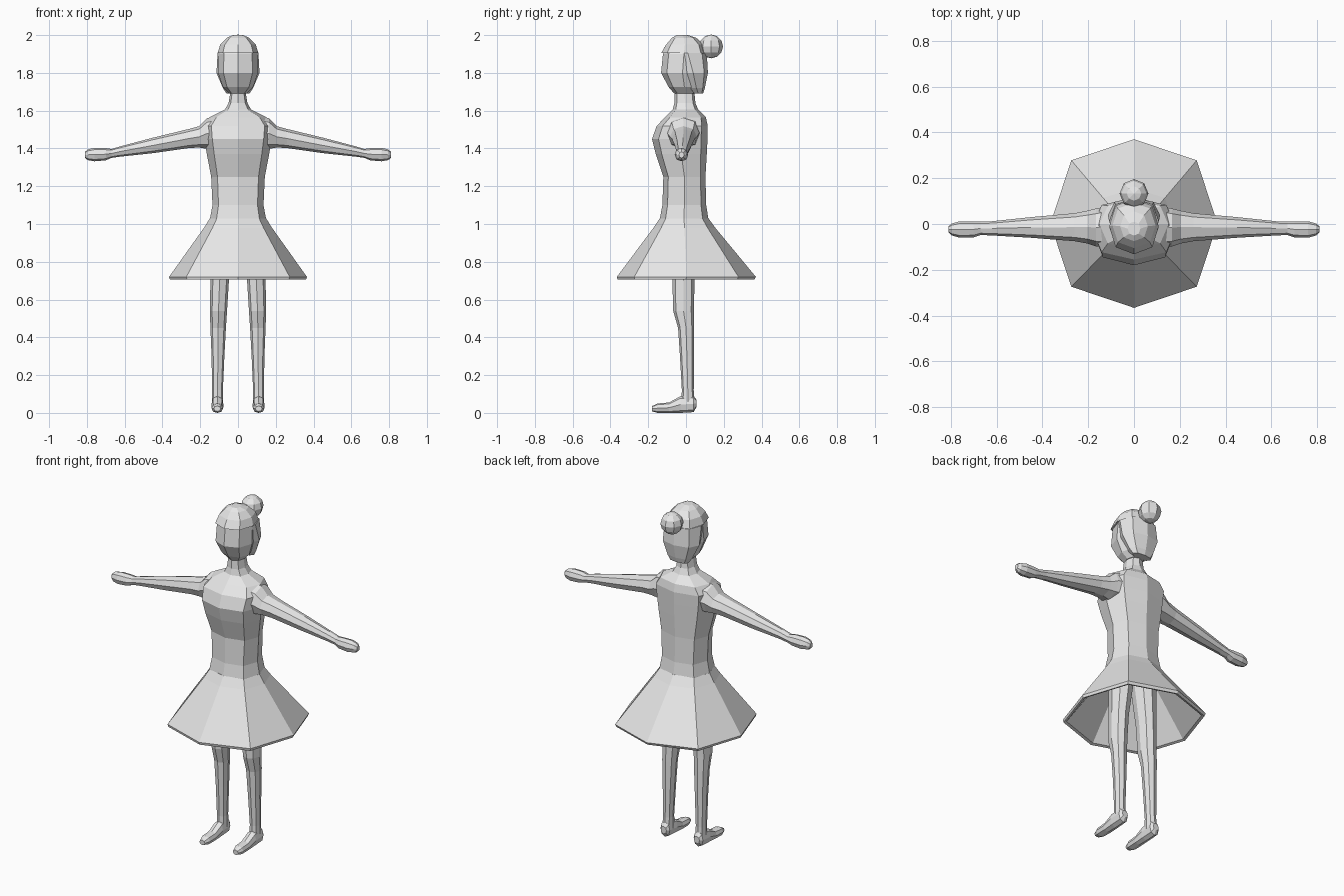
import bpy, bmesh, math
from mathutils import Vector

grey = bpy.data.materials.new("plain grey")
grey.diffuse_color = (0.8, 0.8, 0.8, 1)


def finish(name, bm):
    bmesh.ops.recalc_face_normals(bm, faces=bm.faces)
    me = bpy.data.meshes.new(name)
    bm.to_mesh(me)
    bm.free()
    me.materials.append(grey)
    ob = bpy.data.objects.new(name, me)
    bpy.context.collection.objects.link(ob)
    return ob


def loft(name, axis, rings, sides=8, k=1.04, mirror=False, closed=False):
    """Skin rings given as (position, u_min, u_max, v_min, v_max) along an axis."""
    bm = bmesh.new()
    loops = []
    for p, u0, u1, v0, v1 in rings:
        loop = []
        for i in range(sides):
            a = 2 * math.pi * i / sides
            f = 1 if i % 2 == 0 else k
            u = (u0 + u1) / 2 + (u1 - u0) / 2 * math.cos(a) * f
            v = (v0 + v1) / 2 + (v1 - v0) / 2 * math.sin(a) * f
            co = {"x": (p, u, v), "y": (u, p, v), "z": (u, v, p)}[axis]
            loop.append(bm.verts.new(co))
        loops.append(loop)
    pairs = list(zip(loops, loops[1:]))
    if closed:
        pairs.append((loops[-1], loops[0]))
    else:
        bm.faces.new(loops[0])
        bm.faces.new(loops[-1])
    for a, b in pairs:
        for i in range(sides):
            j = (i + 1) % sides
            bm.faces.new((a[i], a[j], b[j], b[i]))
    ob = finish(name, bm)
    if mirror:
        other = ob.copy()
        other.data = ob.data.copy()
        other.name = name + "_left"
        for v in other.data.vertices:
            v.co.x = -v.co.x
        other.data.flip_normals()
        bpy.context.collection.objects.link(other)
    return ob


# Bodice and neck
loft("torso", "z", [
    (0.98, -.15, .15, -.14, .12), (1.03, -.148, .148, -.138, .118),
    (1.10, -.135, .135, -.125, .107), (1.25, -.142, .142, -.12, .103),
    (1.37, -.165, .165, -.16, .11), (1.45, -.178, .178, -.18, .114),
    (1.52, -.185, .185, -.155, .115), (1.565, -.15, .15, -.11, .105),
    (1.605, -.07, .07, -.07, .065), (1.64, -.05, .05, -.062, .05),
    (1.72, -.037, .037, -.058, .042)], k=1.08)

# Flared hollow skirt with a thin hem
loft("skirt", "z", [
    (1.03, -.149, .149, -.139, .119), (0.98, -.18, .18, -.172, .155),
    (0.72, -.365, .365, -.366, .37), (0.705, -.36, .36, -.362, .362),
    (0.71, -.345, .345, -.346, .346), (0.95, -.17, .17, -.165, .15)],
    k=1.06)

# Legs
loft("leg", "z", [
    (0.05, .078, .138, -.025, .045), (0.12, .08, .137, -.022, .041),
    (0.30, .072, .14, -.032, .042), (0.45, .064, .146, -.042, .042),
    (0.54, .058, .149, -.068, .042), (0.70, .048, .146, -.072, .045),
    (0.97, .008, .14, -.085, .06)], mirror=True)

# Feet
loft("foot", "y", [
    (.055, .09, .128, .03, .07), (.04, .079, .14, .004, .092),
    (-.03, .077, .141, .0, .088), (-.09, .078, .14, .0, .055),
    (-.15, .08, .14, .0, .05), (-.18, .092, .128, .008, .036)], mirror=True)

# Arms with mitten hands
loft("arm", "x", [
    (.10, -.10, .08, 1.40, 1.575), (.165, -.098, .068, 1.398, 1.56),
    (.205, -.085, .058, 1.405, 1.518), (.26, -.075, .047, 1.402, 1.503),
    (.45, -.06, .03, 1.375, 1.457), (.62, -.05, .012, 1.357, 1.412),
    (.67, -.048, .01, 1.35, 1.397), (.70, -.058, .011, 1.337, 1.402),
    (.76, -.06, .012, 1.332, 1.403), (.795, -.05, .002, 1.338, 1.395),
    (.81, -.037, -.01, 1.35, 1.382)], k=1.03, mirror=True)

# Face and skull
loft("head", "z", [
    (1.69, -.045, .045, -.062, .06), (1.725, -.08, .08, -.092, .075),
    (1.80, -.106, .106, -.132, .095), (1.90, -.102, .102, -.122, .10),
    (1.96, -.075, .075, -.09, .07)], k=1.03)

# Hair: a cap on top and a longer shell round the sides and back
loft("hair_top", "z", [
    (1.905, -.108, .108, -.132, .11), (1.95, -.094, .094, -.105, .093),
    (1.985, -.06, .06, -.075, .055), (2.0, -.028, .028, -.05, .01)], k=1.05)
loft("hair_back", "z", [
    (1.69, -.06, .06, .04, .09), (1.72, -.08, .08, .01, .1),
    (1.80, -.114, .114, -.04, .116), (1.905, -.108, .108, -.09, .11)], k=1.06)

# Hair bun
bm = bmesh.new()
bmesh.ops.create_uvsphere(bm, u_segments=8, v_segments=6, radius=.063)
for v in bm.verts:
    v.co += Vector((0, .133, 1.94))
finish("hair_bun", bm)
